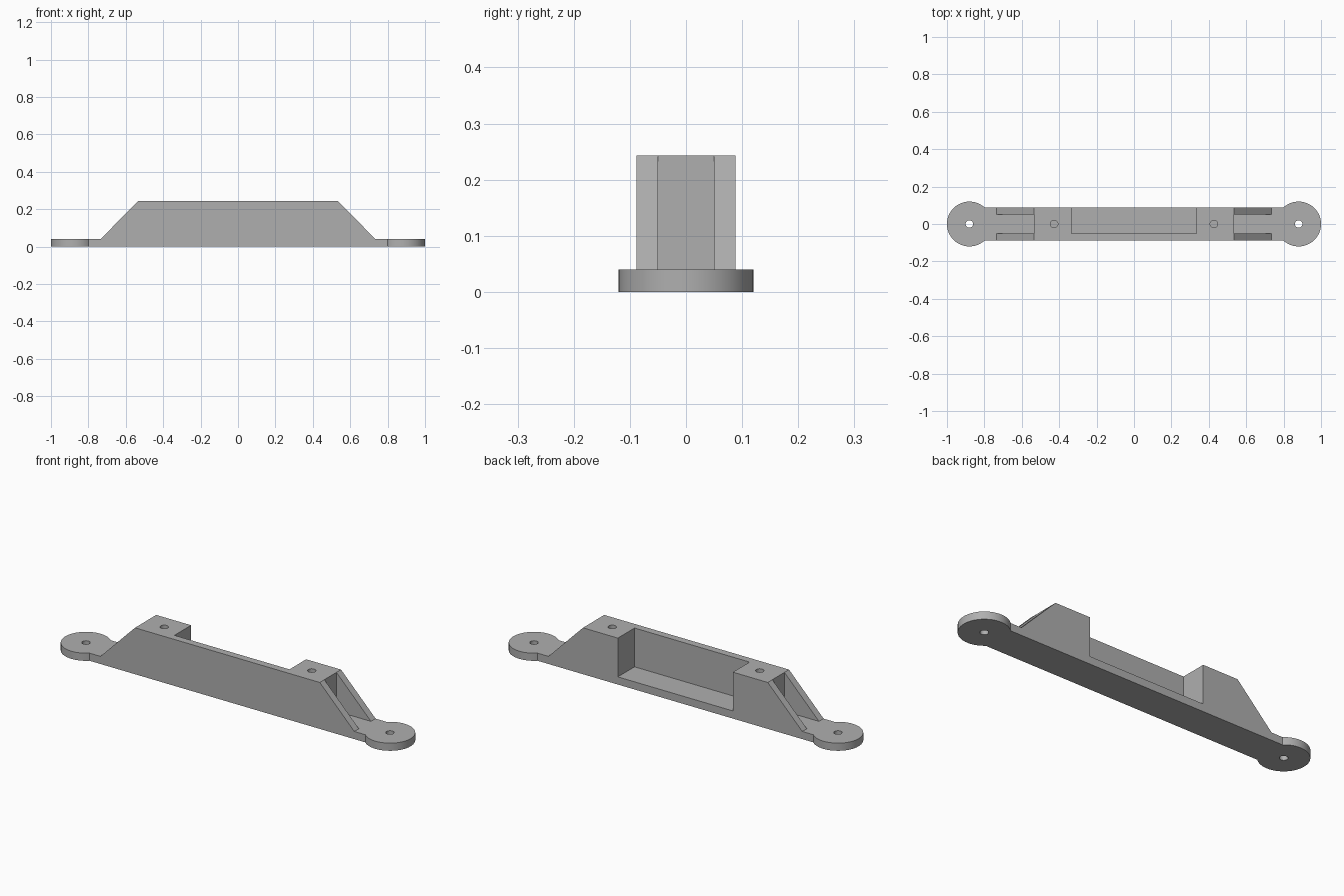
import bpy
import bmesh
import math
from mathutils import Matrix

if "Cube" in bpy.data.objects:
    bpy.data.objects.remove(bpy.data.objects["Cube"], do_unlink=True)

BASE_H, TOP_H = 0.04, 0.243      # plate top, bracket top
HALF_W, SLOT_W = 0.088, 0.05     # outer half depth, inner half depth
PAD_X, PAD_R = 0.88, 0.12        # mounting pads
TOP_X, TOE_X = 0.535, 0.735      # sloped ends
POCKET_X, SCREW_X, HOLE_R = 0.333, 0.427, 0.02

grey = bpy.data.materials.new("light grey plastic")
grey.use_nodes = True
colour = (0.43, 0.43, 0.43, 1)
grey.diffuse_color = colour
grey.node_tree.nodes["Principled BSDF"].inputs["Base Color"].default_value = colour


def make_object(name, bm):
    bmesh.ops.recalc_face_normals(bm, faces=bm.faces)
    mesh = bpy.data.meshes.new(name)
    bm.to_mesh(mesh)
    bm.free()
    mesh.materials.append(grey)
    obj = bpy.data.objects.new(name, mesh)
    bpy.context.collection.objects.link(obj)
    return obj


def box(name, x0, x1, y0, y1, z0, z1):
    bm = bmesh.new()
    place = Matrix.Translation(((x0 + x1) / 2, (y0 + y1) / 2, (z0 + z1) / 2))
    size = Matrix.Diagonal((x1 - x0, y1 - y0, z1 - z0, 1))
    bmesh.ops.create_cube(bm, size=1, matrix=place @ size)
    return make_object(name, bm)


def cylinder(name, x, radius, z0, z1, sides):
    bm = bmesh.new()
    bmesh.ops.create_cone(bm, cap_ends=True, segments=sides, radius1=radius,
                          radius2=radius, depth=z1 - z0,
                          matrix=Matrix.Translation((x, 0, (z0 + z1) / 2)))
    return make_object(name, bm)


def combine(target, tool, operation):
    tool.hide_render = True
    mod = target.modifiers.new(operation.lower(), "BOOLEAN")
    mod.operation = operation
    mod.solver = "EXACT"
    mod.object = tool
    bpy.context.view_layer.objects.active = target
    bpy.ops.object.modifier_apply(modifier=mod.name)
    bpy.data.objects.remove(tool, do_unlink=True)


# Bracket body: side profile extruded through its depth
half = [(PAD_X, 0), (PAD_X, BASE_H), (TOE_X, BASE_H), (TOP_X, TOP_H)]
profile = half + [(-x, z) for x, z in reversed(half)]
bm = bmesh.new()
face = bm.faces.new([bm.verts.new((x, -HALF_W, z)) for x, z in profile])
extruded = bmesh.ops.extrude_face_region(bm, geom=[face])
bmesh.ops.translate(bm, vec=(0, 2 * HALF_W, 0),
                    verts=[g for g in extruded["geom"] if isinstance(g, bmesh.types.BMVert)])
bracket = make_object("mounting_bracket", bm)

# Round pads at both ends
for side in (-1, 1):
    combine(bracket, cylinder("end_pad", side * PAD_X, PAD_R, 0, BASE_H, 64), "UNION")

# Central pocket, open to the top and back
combine(bracket, box("pocket", -POCKET_X, POCKET_X, -SLOT_W, 0.2, BASE_H, 0.4), "DIFFERENCE")

# Slots between the sloped ribs, pad holes and blind screw holes
for side in (-1, 1):
    x0, x1 = sorted((side * TOP_X, side * (TOE_X + 0.03)))
    combine(bracket, box("slot", x0, x1, -SLOT_W, SLOT_W, BASE_H, 0.4), "DIFFERENCE")
    combine(bracket, cylinder("pad_hole", side * PAD_X, HOLE_R, -0.1, 0.1, 32), "DIFFERENCE")
    combine(bracket, cylinder("screw_hole", side * SCREW_X, HOLE_R, BASE_H + 0.06, 0.4, 32),
            "DIFFERENCE")

# Smooth the round walls, keep the edges sharp
bpy.ops.object.select_all(action="DESELECT")
bracket.select_set(True)
bpy.context.view_layer.objects.active = bracket
bpy.ops.object.shade_smooth_by_angle(angle=math.radians(30))
